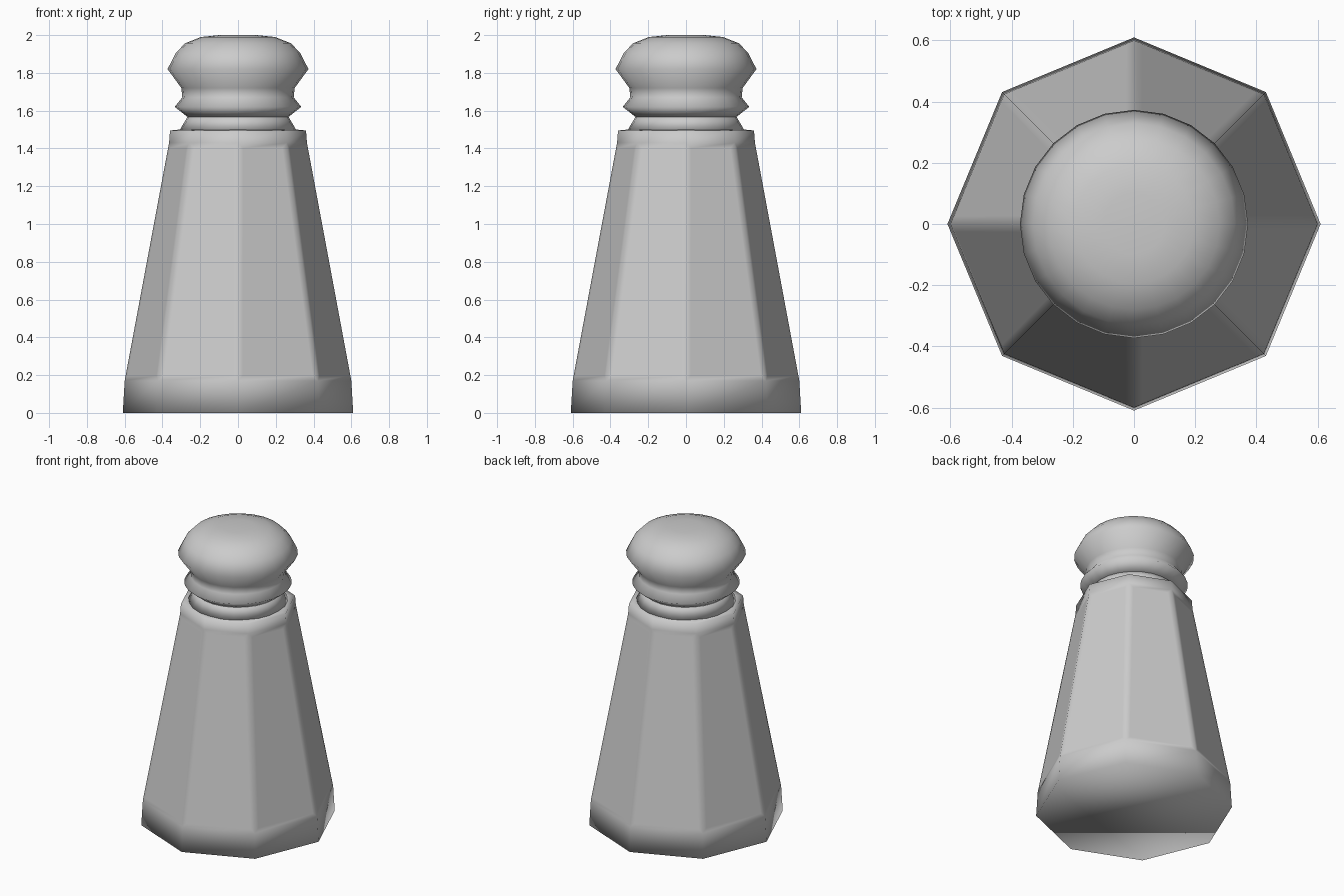
import bpy, bmesh
from math import cos, sin, tau

cube = bpy.data.objects.get("Cube")
if cube:
    bpy.data.objects.remove(cube, do_unlink=True)

# One plain grey for the whole shaker
grey = bpy.data.materials.new("light grey")
grey.use_nodes = True
grey.diffuse_color = (0.6, 0.6, 0.6, 1)
grey.node_tree.nodes["Principled BSDF"].inputs["Base Color"].default_value = (0.6, 0.6, 0.6, 1)


def lathe(name, profile, sides, panel_edge=0):
    """Closed turned solid from (radius, height) points; can inset its tall panels."""
    bm = bmesh.new()
    rings = [[bm.verts.new((r * cos(tau * i / sides), r * sin(tau * i / sides), z))
              for i in range(sides)] for r, z in profile]
    for low, high in zip(rings, rings[1:]):
        for i in range(sides):
            j = (i + 1) % sides
            bm.faces.new((low[i], low[j], high[j], high[i]))
    bm.faces.new(rings[0][::-1])
    bm.faces.new(rings[-1])
    bm.normal_update()
    if panel_edge:
        tall = [f for f in bm.faces if max(e.calc_length() for e in f.edges) > 1]
        bmesh.ops.inset_individual(bm, faces=tall, thickness=panel_edge)
    for face in bm.faces:
        face.smooth = True
    mesh = bpy.data.meshes.new(name)
    bm.to_mesh(mesh)
    bm.free()
    mesh.materials.append(grey)
    obj = bpy.data.objects.new(name, mesh)
    bpy.context.collection.objects.link(obj)
    return obj


# Eight-sided tapered body with a short foot and a rim
lathe("body", [(0.61, 0), (0.6, 0.17), (0.365, 1.43), (0.36, 1.495), (0.31, 1.5)],
      8, panel_edge=0.04)

# Neck between body and cap
lathe("neck", [(0.31, 1.495), (0.26, 1.58)], 24)

# Rounded cap with a lower collar
lathe("cap", [(0.2, 1.57), (0.265, 1.565), (0.335, 1.62), (0.295, 1.67), (0.3, 1.72),
              (0.373, 1.82), (0.33, 1.905), (0.28, 1.957), (0.195, 1.99), (0.1, 2)], 24)
